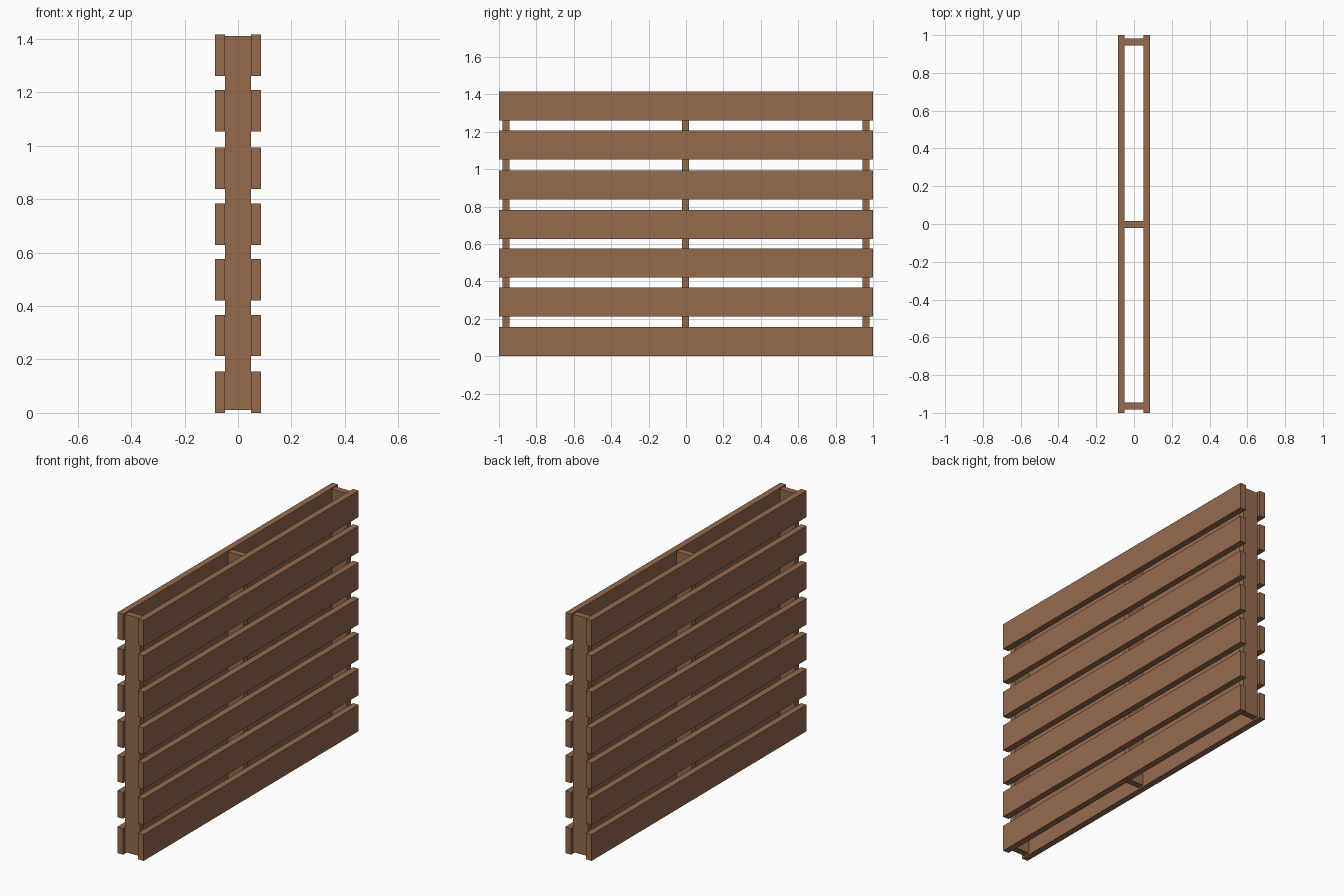
import bpy

if "Cube" in bpy.data.objects:
    bpy.data.objects.remove(bpy.data.objects["Cube"])

wood = bpy.data.materials.new("brown_wood")
wood.diffuse_color = (0.30, 0.145, 0.076, 1)
wood.use_nodes = True
wood.node_tree.nodes["Principled BSDF"].inputs["Base Color"].default_value = wood.diffuse_color


def board(name, x, y, z):
    """Box spanning the given (min, max) ranges."""
    spans = (x, y, z)
    bpy.ops.mesh.primitive_cube_add(size=1, location=[(a + b) / 2 for a, b in spans])
    ob = bpy.context.object
    ob.name = name
    ob.scale = [b - a for a, b in spans]
    bpy.ops.object.transform_apply(location=False, rotation=False, scale=True)
    ob.data.materials.append(wood)
    return ob


# Three upright stringers
for label, y in (("front", -0.963), ("middle", -0.002), ("back", 0.963)):
    board(f"{label}_stringer", (-0.049, 0.049), (y - 0.019, y + 0.019), (0.01, 1.41))

# Seven horizontal slats on each face
bottoms = (0.0, 0.212, 0.421, 0.628, 0.838, 1.053, 1.261)
for side, x in (("left", (-0.086, -0.049)), ("right", (0.049, 0.086))):
    for i, z in enumerate(bottoms):
        board(f"{side}_slat_{i + 1}", x, (-1, 1), (z, z + 0.155))
